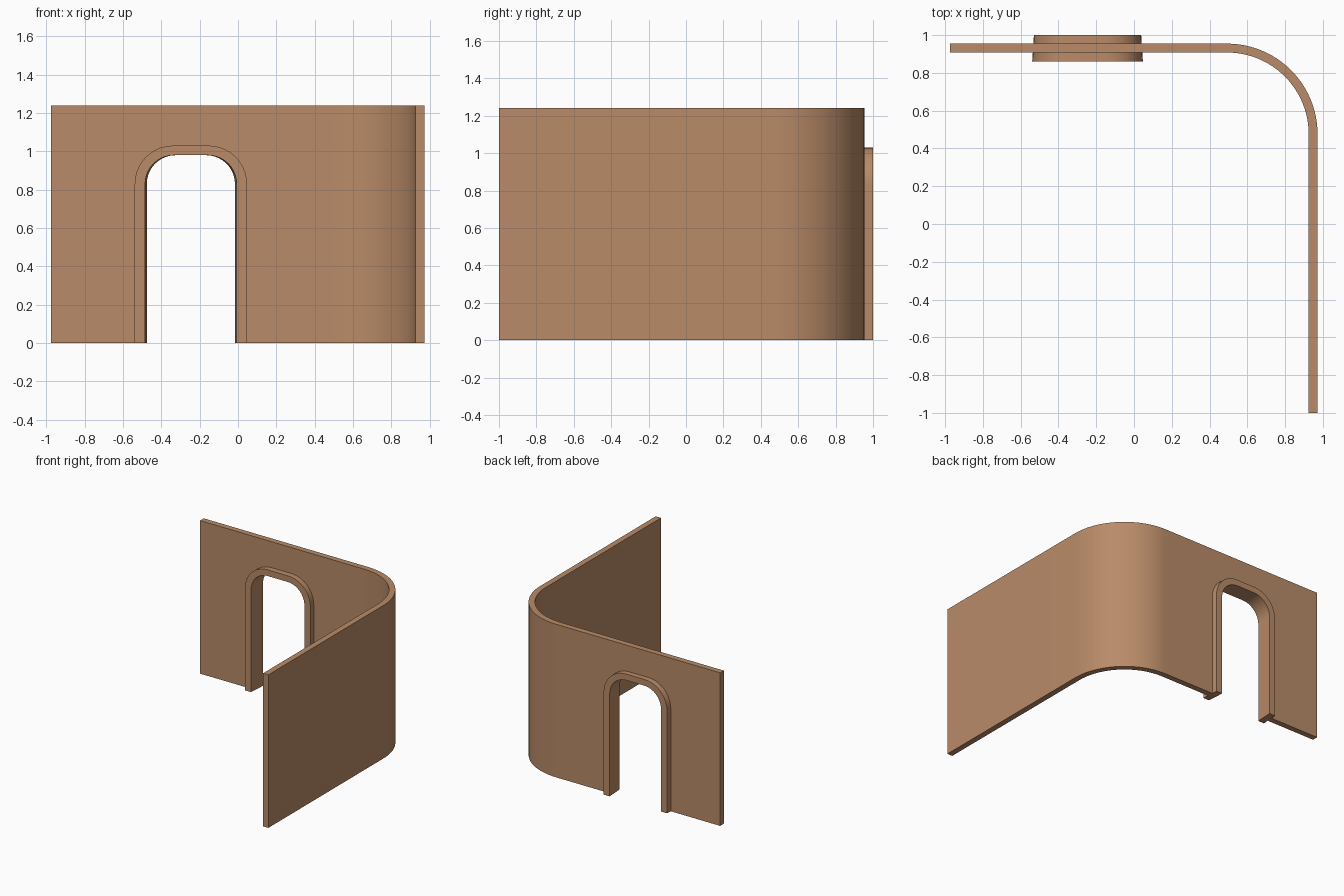
import bpy, bmesh, math

if "Cube" in bpy.data.objects:
    bpy.data.objects.remove(bpy.data.objects["Cube"])

clay = bpy.data.materials.new("tan_clay")
clay.diffuse_color = (0.485, 0.258, 0.138, 1)
clay.use_nodes = True
clay.node_tree.nodes["Principled BSDF"].inputs["Base Color"].default_value = clay.diffuse_color


def finish(bm, name, smooth=True):
    bmesh.ops.recalc_face_normals(bm, faces=bm.faces[:])
    me = bpy.data.meshes.new(name)
    bm.to_mesh(me)
    bm.free()
    me.materials.append(clay)
    ob = bpy.data.objects.new(name, me)
    bpy.context.collection.objects.link(ob)
    if smooth:
        bpy.ops.object.select_all(action='DESELECT')
        bpy.context.view_layer.objects.active = ob
        ob.select_set(True)
        bpy.ops.object.shade_smooth_by_angle(angle=math.radians(30))
    return ob


def loft(bm, rings, closed_ring=False, closed_loft=False):
    """Quads between successive rings of coordinates."""
    vs = [[bm.verts.new(p) for p in r] for r in rings]
    n, m = len(vs), len(vs[0])
    for i in range(n if closed_loft else n - 1):
        a, b = vs[i], vs[(i + 1) % n]
        for j in range(m if closed_ring else m - 1):
            k = (j + 1) % m
            bm.faces.new((a[j], a[k], b[k], b[j]))
    return vs


def arch(half, top, r, cx=-0.246, base=0.0, steps=10):
    """Door outline in x/z, left foot to right foot with rounded corners."""
    left = [(-half, base)]
    for i in range(steps + 1):
        a = math.pi / 2 * i / steps
        left.append((-half + r - r * math.cos(a), top - r + r * math.sin(a)))
    right = [(-x, z) for x, z in reversed(left)]
    return [(cx + x, z) for x, z in left + right]


# Wall: straight back, rounded corner, straight right side
H, T, R = 1.24, 0.047, 0.48
XO, YO = 0.972, 0.955
plan = [(-0.975, YO, 0, 1)]
for i in range(25):
    a = math.pi / 2 * (1 - i / 24)
    c, s = math.cos(a), math.sin(a)
    plan.append((XO - R + R * c, YO - R + R * s, c, s))
plan.append((XO, -1.0, 1, 0))
rings = []
for x, y, nx, ny in plan:
    xi, yi = x - T * nx, y - T * ny
    rings.append([(x, y, 0), (x, y, H), (xi, yi, H), (xi, yi, 0)])
bm = bmesh.new()
vs = loft(bm, rings, closed_ring=True)
bm.faces.new(vs[0])
bm.faces.new(vs[-1])
wall = finish(bm, "curved_wall")

# Doorway cutter, its edge hidden inside the frame
bm = bmesh.new()
prof = arch(0.264, 1.005, 0.18, base=-0.2)
vs = loft(bm, [[(x, y, z) for x, z in prof] for y in (0.8, 1.05)], closed_ring=True)
bm.faces.new(vs[0])
bm.faces.new(vs[1])
cutter = finish(bm, "doorway_cutter", smooth=False)
cutter.hide_render = True
cutter.hide_viewport = True
mod = wall.modifiers.new("doorway", 'BOOLEAN')
mod.operation = 'DIFFERENCE'
mod.solver = 'EXACT'
mod.object = cutter
wall.modifiers.move(len(wall.modifiers) - 1, 0)

# Door frame: rounded arch, slightly narrower at the back
outer_f, inner_f = arch(0.293, 1.03, 0.2), arch(0.239, 0.98, 0.15)
outer_b, inner_b = arch(0.284, 1.03, 0.2), arch(0.230, 0.98, 0.15)
rings = []
for of, ob_, ib, inf in zip(outer_f, outer_b, inner_b, inner_f):
    rings.append([(of[0], 0.86, of[1]), (ob_[0], 1.0, ob_[1]),
                  (ib[0], 1.0, ib[1]), (inf[0], 0.86, inf[1])])
bm = bmesh.new()
vs = loft(bm, rings, closed_ring=True)
bm.faces.new(vs[0])
bm.faces.new(vs[-1])
finish(bm, "door_frame")
